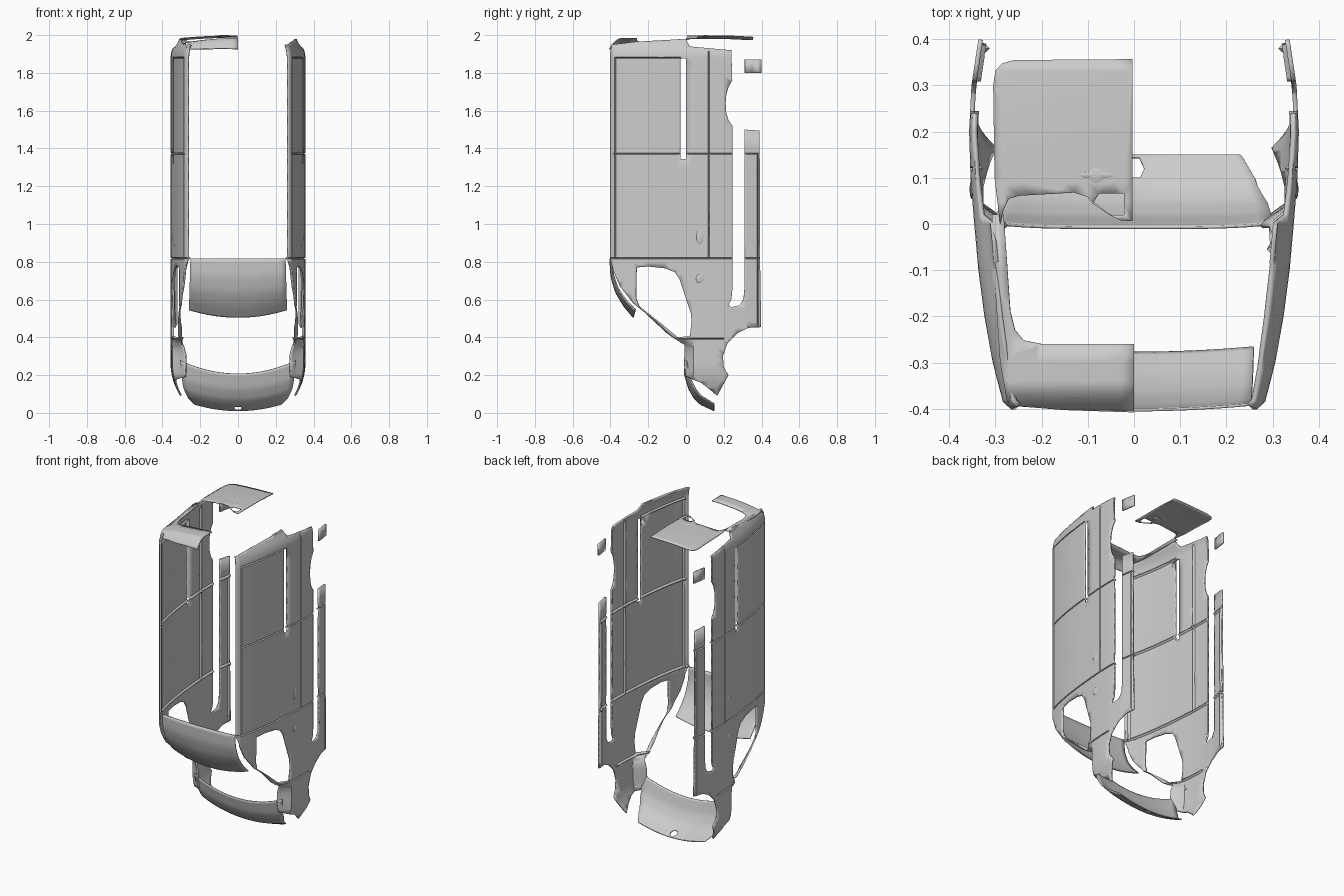
import bpy, bmesh
from mathutils import Vector

if "Cube" in bpy.data.objects:
    bpy.data.objects.remove(bpy.data.objects["Cube"])


def clamp(t):
    return max(0.0, min(1.0, t))


def interp(pts, t):
    if t <= pts[0][0]:
        return pts[0][1]
    for (a, p), (b, q) in zip(pts, pts[1:]):
        if t <= b:
            return p + (q - p) * (t - a) / (b - a)
    return pts[-1][1]


def smooth_interp(pts, t):
    return sum(interp(pts, t + k * 0.02) for k in (-2, -1, 0, 1, 2)) / 5


def finish(ob, mirror=False, thick=0):
    if mirror:
        m = ob.modifiers.new("mirror", 'MIRROR')
        m.use_mirror_merge = False
    if thick:
        s = ob.modifiers.new("thickness", 'SOLIDIFY')
        s.thickness, s.offset = thick, -1
    bpy.ops.object.select_all(action='DESELECT')
    ob.select_set(True)
    bpy.context.view_layer.objects.active = ob
    bpy.ops.object.shade_smooth_by_angle(angle=0.6)


def sheet(name, loops, ucuts, vcuts, fn, out, mirror=False, thick=0.006):
    """Fill 2D loops (outline + holes), slice into a grid, bend with fn(u, v)."""
    bm = bmesh.new()
    for loop in loops:
        vs = [bm.verts.new((u, v, 0)) for u, v in loop]
        for a, b in zip(vs, vs[1:] + vs[:1]):
            bm.edges.new((a, b))
    bmesh.ops.triangle_fill(bm, edges=bm.edges[:], use_beauty=True, normal=(0, 0, 1))
    for axis, cuts in (((1, 0, 0), ucuts), ((0, 1, 0), vcuts)):
        for c in cuts:
            bmesh.ops.bisect_plane(bm, geom=bm.verts[:] + bm.edges[:] + bm.faces[:],
                                   plane_co=Vector(axis) * c, plane_no=axis, dist=1e-5)
    bmesh.ops.remove_doubles(bm, verts=bm.verts[:], dist=1e-5)
    for v in bm.verts:
        v.co = fn(v.co.x, v.co.y)
    bm.normal_update()
    if sum(f.normal.dot(Vector(out)) * f.calc_area() for f in bm.faces) < 0:
        bmesh.ops.reverse_faces(bm, faces=bm.faces[:])
    me = bpy.data.meshes.new(name)
    bm.to_mesh(me)
    bm.free()
    ob = bpy.data.objects.new(name, me)
    bpy.context.collection.objects.link(ob)
    finish(ob, mirror, thick)
    return ob


def steps(a, b, n):
    return [a + (b - a) * i / n for i in range(n + 1)]


def rect(u0, u1, v0, v1):
    return [(u0, v0), (u1, v0), (u1, v1), (u0, v1)]


# Body side surface: width by height, tucked in at nose, tail and pillar
WIDTH = [(-.405, .262), (-.385, .284), (-.3, .306), (-.2, .324), (-.1, .337), (0, .346),
         (.1, .354), (.2, .357), (.3, .352), (.4, .337)]
# Grooves: axis, position, range on the other axis
GROOVES = [('z', 1.372, -.38, .4), ('z', .818, -.41, .4), ('z', 1.88, -.375, -.03),
           ('z', .392, -.06, .2), ('y', .12, .82, 1.9), ('y', -.375, .82, 1.88),
           ('y', .38, .47, 1.37)]


def side(y, z):
    x = interp(WIDTH, y)
    x -= .035 * clamp((z - 1.88) / .09) ** 2
    x -= .05 * clamp((.26 - z) / .17) ** 2
    x -= .03 * clamp((.06 - y) / .07) ** 2 * clamp((.4 - z) / .08)
    if z < .8 and y < .02:
        d = (.27 * (z - .36) + .19 * (y + .01)) / .33
        x -= .035 * clamp(1 - d / .04) ** 2
    for ax, c, a, b in GROOVES:
        p, q = (z, y) if ax == 'z' else (y, z)
        if abs(p - c) < .001 and a <= q <= b:
            x -= .009
    return (x, y, z)


outline = [(-.402, 1.9), (-.395, 1.95), (-.27, 1.965), (0, 1.98), (.02, 1.94), (.24, 1.92),
           (.245, 1.76), (.225, 1.725), (.213, 1.68), (.21, 1.64), (.213, 1.59), (.225, 1.55),
           (.245, 1.52), (.245, .65), (.24, .6), (.225, .57), (.24, .56), (.285, .57),
           (.305, .6), (.31, .65), (.31, 1.5), (.39, 1.495), (.392, .82), (.398, .455),
           (.33, .45), (.27, .42), (.22, .37), (.195, .3), (.2, .24), (.225, .2), (.165, .09),
           (.13, .12), (.08, .16), (0, .19), (-.01, .25), (-.008, .36), (-.14, .47),
           (-.28, .58), (-.35, .67), (-.385, .75), (-.402, .82)]
window = [(-.262, .77), (-.2, .775), (-.11, .765), (-.06, .745), (-.035, .71), (.025, .53),
          (.03, .48), (.018, .395), (-.06, .392), (-.1, .42), (-.25, .56), (-.265, .61)]
slot = rect(-.03, 0, 1.345, 1.875)
gy = [c + k for a, c, _, _ in GROOVES if a == 'y' for k in (-.004, 0, .004)]
gz = [c + k for a, c, _, _ in GROOVES if a == 'z' for k in (-.004, 0, .004)]
ycuts = steps(-.36, .36, 18) + [-.385, -.395] + gy
zcuts = steps(.1, .8, 20) + steps(.9, 1.8, 9) + steps(1.885, 1.975, 6) + gz
sheet("body_side", [outline, window, slot], ycuts, zcuts, side, (1, 0, 0), True, .01)
sheet("rear_sill_patch", [rect(.312, .4, 1.8, 1.87)], [.35, .38], [], side, (1, 0, 0), True, .01)

# Bonnet and nose panel, in (across, down) coordinates
NY = [(0, -.012), (.3, .012), (.55, .045), (.75, .085), (1, .145)]
NZ = [(0, .21), (.3, .125), (.55, .07), (.75, .035), (1, .008)]


def bonnet(s, t):
    w = interp([(0, .308), (.5, .29), (.75, .265), (1, .232)], t)
    crease = .006 * clamp((t - .72) / .04)
    return (s * w, smooth_interp(NY, t) + crease + .01 * s ** 4 * (1 - t),
            smooth_interp(NZ, t) + (.07 - .035 * t) * s * s)


notch = [(-.05, .78), (.05, .78), (.09, .86), (.05, .96), (-.05, .96), (-.09, .86)]
sheet("bonnet", [rect(-1, 1, 0, 1), notch], steps(-.9, .9, 18), steps(.06, .96, 15) + [.72, .76],
      bonnet, (0, -1, -.5))

# Front roof panel curving down to the windscreen
RY = [(0, -.406), (.3, -.4), (.55, -.375), (.78, -.335), (1, -.278)]
RZ = [(0, .82), (.3, .72), (.55, .637), (.78, .568), (1, .5)]


def roof(s, t):
    return (s * (.252 + .008 * t), smooth_interp(RY, t) + .012 * s * s,
            smooth_interp(RZ, t) + .04 * s * s * t)


sheet("front_roof_panel", [rect(-1, 1, 0, 1)], steps(-.9, .9, 12), steps(.08, .96, 11),
      roof, (0, -1, 0))


# Rear window frame, one half only
def frame(x, y):
    c = 1 - (x / .29) ** 2
    z = 1.957 + .028 * c
    z += (1.982 - z) * clamp((y + .28) / .28)
    return (x, y, z - .058 * clamp((-.34 - y) / .068) ** 2)


sheet("rear_window_frame",
      [[(0, -.408), (-.15, -.403), (-.25, -.395), (-.275, -.385), (-.29, -.3), (-.3, -.15),
        (-.308, .02), (-.282, .02), (-.274, -.1), (-.268, -.19), (-.258, -.23), (-.24, -.252),
        (-.2, -.26), (0, -.26)]],
      steps(-.27, -.03, 8), steps(-.4, -.34, 7) + [-.3, -.2, -.1], frame, (0, 0, 1))


# Rear door lower panel, one half only, with plate recess opening
def door(x, y):
    return (x, y, 1.999 - .014 * (x / .3) ** 2 - .008 * clamp((y - .15) / .2) ** 2)


sheet("rear_door_panel",
      [[(-.003, .357), (-.26, .355), (-.285, .348), (-.3, .333), (-.305, .3), (-.302, .1),
        (-.29, 0), (-.283, .03), (-.272, .054), (-.25, .061), (-.13, .068), (-.1, .058),
        (-.05, .018), (-.03, .008), (-.003, .006)],
       [(-.09, .044), (-.075, .066), (-.022, .066), (-.022, .02), (-.05, .02)]],
      steps(-.28, -.04, 8), steps(.05, .33, 7), door, (0, 0, 1), False, .005)


# Flattened round details: side hinges covers and rear handle
def bump(name, loc, size, mirror):
    bm = bmesh.new()
    bmesh.ops.create_uvsphere(bm, u_segments=20, v_segments=10, radius=1)
    for v in bm.verts:
        v.co = Vector(a * b + c for a, b, c in zip(v.co, size, loc))
    me = bpy.data.meshes.new(name)
    bm.to_mesh(me)
    bm.free()
    ob = bpy.data.objects.new(name, me)
    bpy.context.collection.objects.link(ob)
    finish(ob, mirror)


bump("door_handle_cup", (.35, .075, .93), (.006, .02, .04), True)
bump("lock_cover", (.35, .075, .71), (.006, .022, .024), True)
bump("rear_handle_cup", (-.08, .105, 1.994), (.024, .022, .006), False)
bump("rear_handle_bar", (-.072, .106, 1.995), (.05, .009, .005), False)
